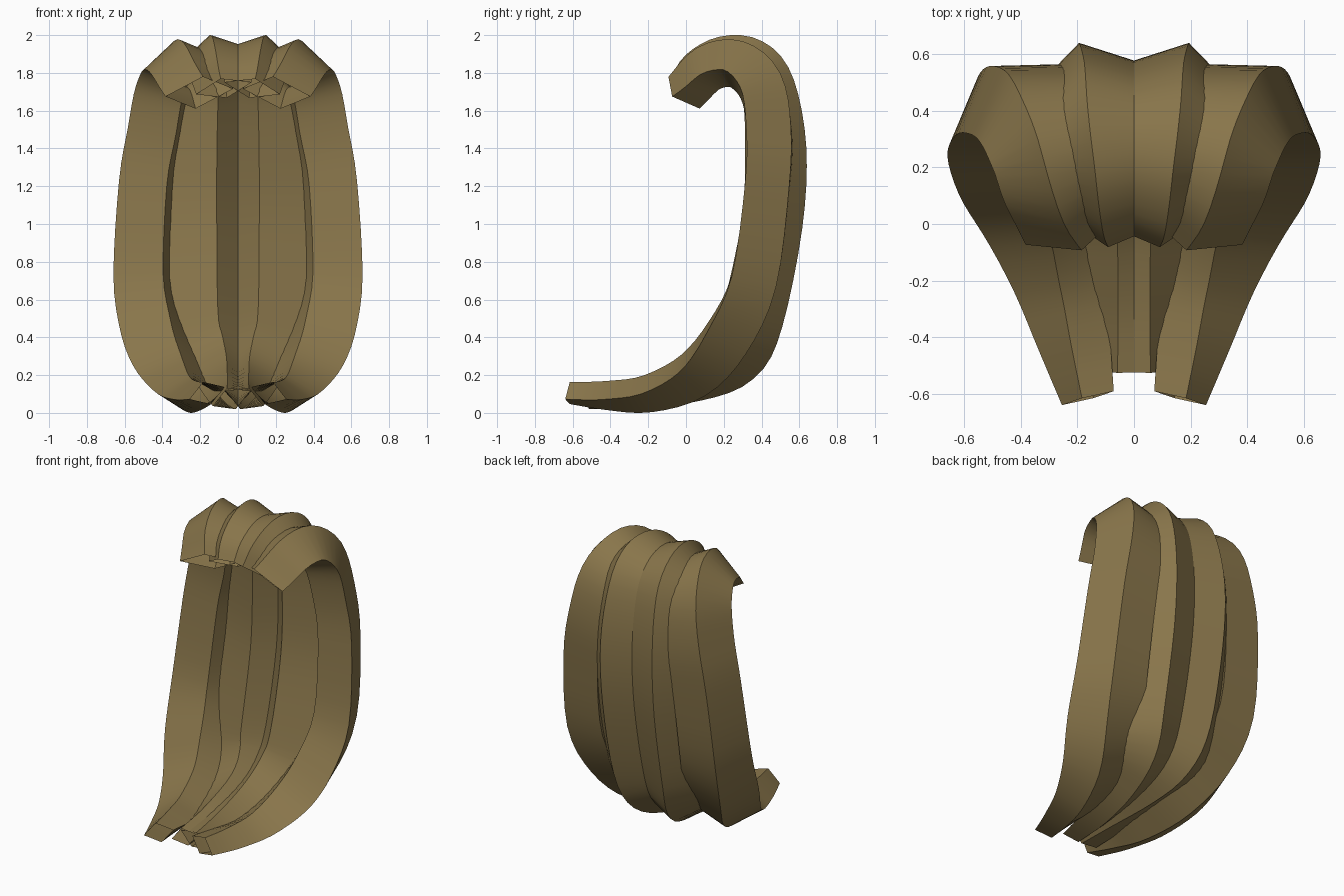
import bpy, math
from mathutils import Vector

if "Cube" in bpy.data.objects:
    bpy.data.objects.remove(bpy.data.objects["Cube"])

mat = bpy.data.materials.new("tan")
mat.diffuse_color = (0.25, 0.18, 0.07, 1)
mat.use_nodes = True
mat.node_tree.nodes["Principled BSDF"].inputs["Base Color"].default_value = mat.diffuse_color
STEPS = 4


def spline(stations):
    """Catmull-Rom through the stations (all channels at once)."""
    p = [Vector(s) for s in stations]
    p = [p[0] * 2 - p[1]] + p + [p[-1] * 2 - p[-2]]
    out = []
    for i in range(1, len(p) - 2):
        a, b, c, d = p[i - 1:i + 3]
        for k in range(STEPS):
            t = k / STEPS
            out.append(0.5 * (2 * b + (c - a) * t + (2 * a - 5 * b + 4 * c - d) * t ** 2
                              + (3 * b - a - 3 * c + d) * t ** 3))
    return out + [p[-2]]


def rib(name, stations):
    """Sweep a twisting diamond tube, open at both ends.
    Station = x, y, z, half depth, half width, twist in degrees."""
    pts = spline(stations)
    verts, faces = [], []
    for i, s in enumerate(pts):
        c = Vector(s[:3])
        T = (Vector(pts[min(i + 1, len(pts) - 1)][:3]) - Vector(pts[max(i - 1, 0)][:3])).normalized()
        U = (Vector((1, 0, 0)) - T * T.x).normalized()
        V = T.cross(U)
        t = math.radians(s[5])
        B = s[3] * (math.sin(t) * U + math.cos(t) * V)
        C = s[4] * (math.cos(t) * U - math.sin(t) * V)
        verts += [c + B, c - C, c - B, c + C]
    for i in range(len(pts) - 1):
        for j in range(4):
            a, b = i * 4 + j, i * 4 + (j + 1) % 4
            faces.append((a, b, b + 4, a + 4))
    me = bpy.data.meshes.new(name)
    me.from_pydata(verts, [], faces)
    me.materials.append(mat)
    ob = bpy.data.objects.new(name, me)
    bpy.context.collection.objects.link(ob)
    bpy.context.view_layer.objects.active = ob
    ob.select_set(True)
    bpy.ops.object.shade_smooth_by_angle(angle=math.radians(30))
    ob.select_set(False)
    m = ob.modifiers.new("mirror", "MIRROR")
    m.use_mirror_merge = False


# Inner pair of ribs, overlapping at the centre
rib("inner_ribs", [
    (.035, -.52, .075, .06, .105, -22), (.042, -.25, .105, .08, .13, -10),
    (.07, .05, .175, .115, .17, 5), (.11, .25, .295, .16, .24, 10),
    (.145, .35, .50, .17, .27, 13), (.153, .455, 1.0, .167, .27, 14),
    (.152, .475, 1.4, .167, .27, 14), (.14, .435, 1.72, .147, .25, 14),
    (.13, .34, 1.85, .138, .22, 14), (.11, .20, 1.877, .12, .20, 13),
    (.092, .07, 1.815, .11, .17, 12), (.075, -.003, 1.718, .095, .15, 10)])

# Outer pair of ribs
rib("outer_ribs", [
    (.163, -.615, .105, .062, .10, -20), (.21, -.42, .092, .078, .13, -10),
    (.265, -.2, .102, .10, .163, 2), (.335, .04, .20, .13, .212, 15),
    (.42, .22, .40, .145, .23, 27), (.475, .36, .70, .145, .22, 33),
    (.455, .43, 1.2, .14, .212, 34), (.405, .44, 1.5, .14, .215, 34),
    (.36, .395, 1.73, .14, .212, 28), (.31, .27, 1.845, .13, .205, 14),
    (.265, .12, 1.825, .125, .20, 2), (.205, -.01, 1.695, .12, .19, -10)])
